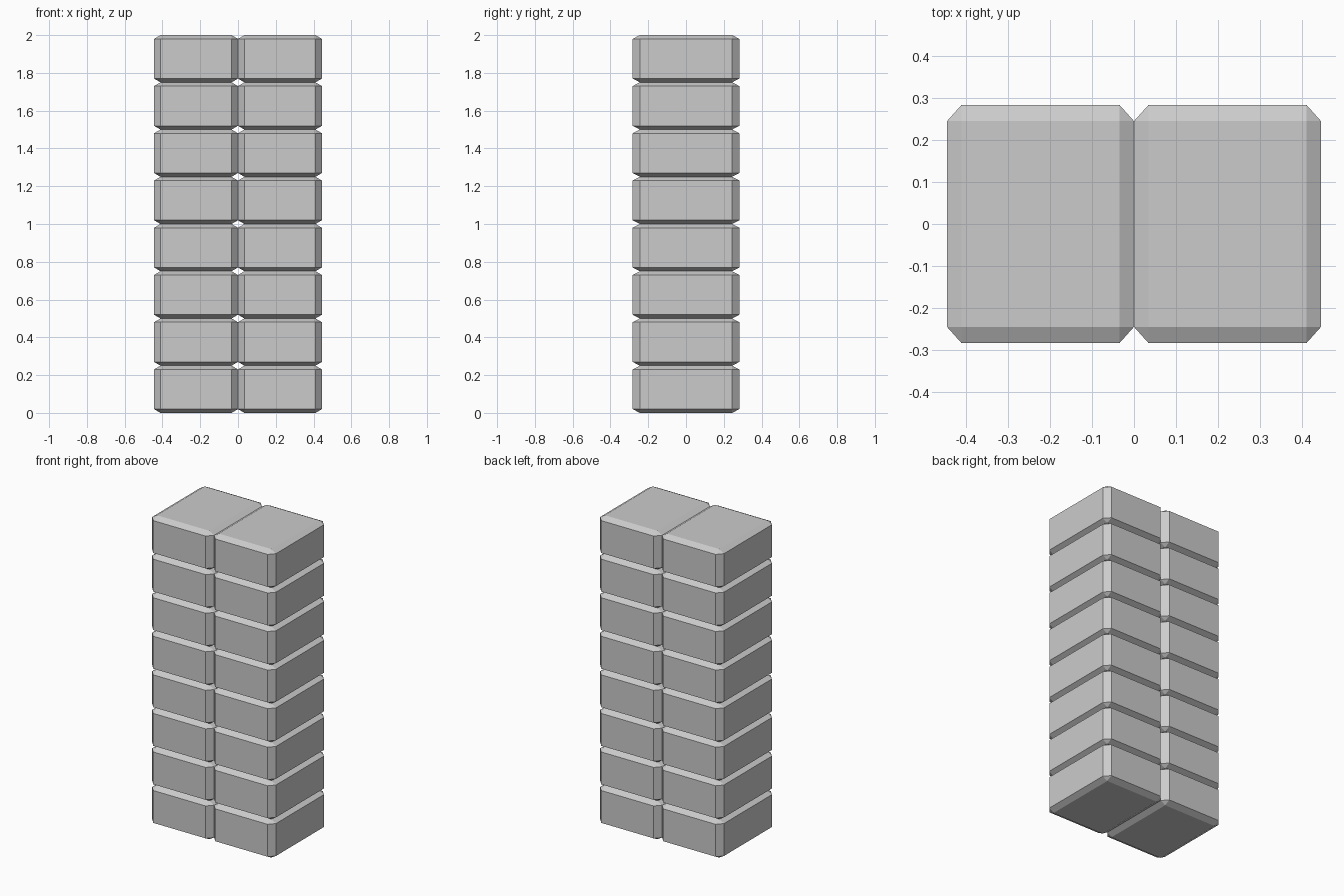
import bpy, bmesh, math
from mathutils import Vector

if "Cube" in bpy.data.objects:
    bpy.data.objects.remove(bpy.data.objects["Cube"])

HALF = Vector((0.2222, 0.2825, 0.125))     # half size of one block
CHAMFER = Vector((0.034, 0.038, 0.020))    # chamfer set-back along each axis
ROWS = 8


def chamfered_block_mesh(name):
    """Block with every edge and corner cut flat."""
    bm = bmesh.new()
    inner = HALF - CHAMFER
    for axis in range(3):
        for sx in (-1, 1):
            for sy in (-1, 1):
                for sz in (-1, 1):
                    p = inner.copy()
                    p[axis] = HALF[axis]
                    bm.verts.new((p.x * sx, p.y * sy, p.z * sz))
    bmesh.ops.convex_hull(bm, input=bm.verts[:])
    bmesh.ops.dissolve_limit(bm, angle_limit=math.radians(1),
                             verts=bm.verts[:], edges=bm.edges[:])
    bmesh.ops.recalc_face_normals(bm, faces=bm.faces[:])
    mesh = bpy.data.meshes.new(name)
    bm.to_mesh(mesh)
    bm.free()
    return mesh


# Two columns of stacked blocks sharing one mesh
block = chamfered_block_mesh("block")
for side, sign in (("left", -1), ("right", 1)):
    for row in range(ROWS):
        ob = bpy.data.objects.new(f"block_{side}_{row + 1}", block)
        ob.location = (sign * HALF.x, 0, HALF.z * (2 * row + 1))
        bpy.context.collection.objects.link(ob)
